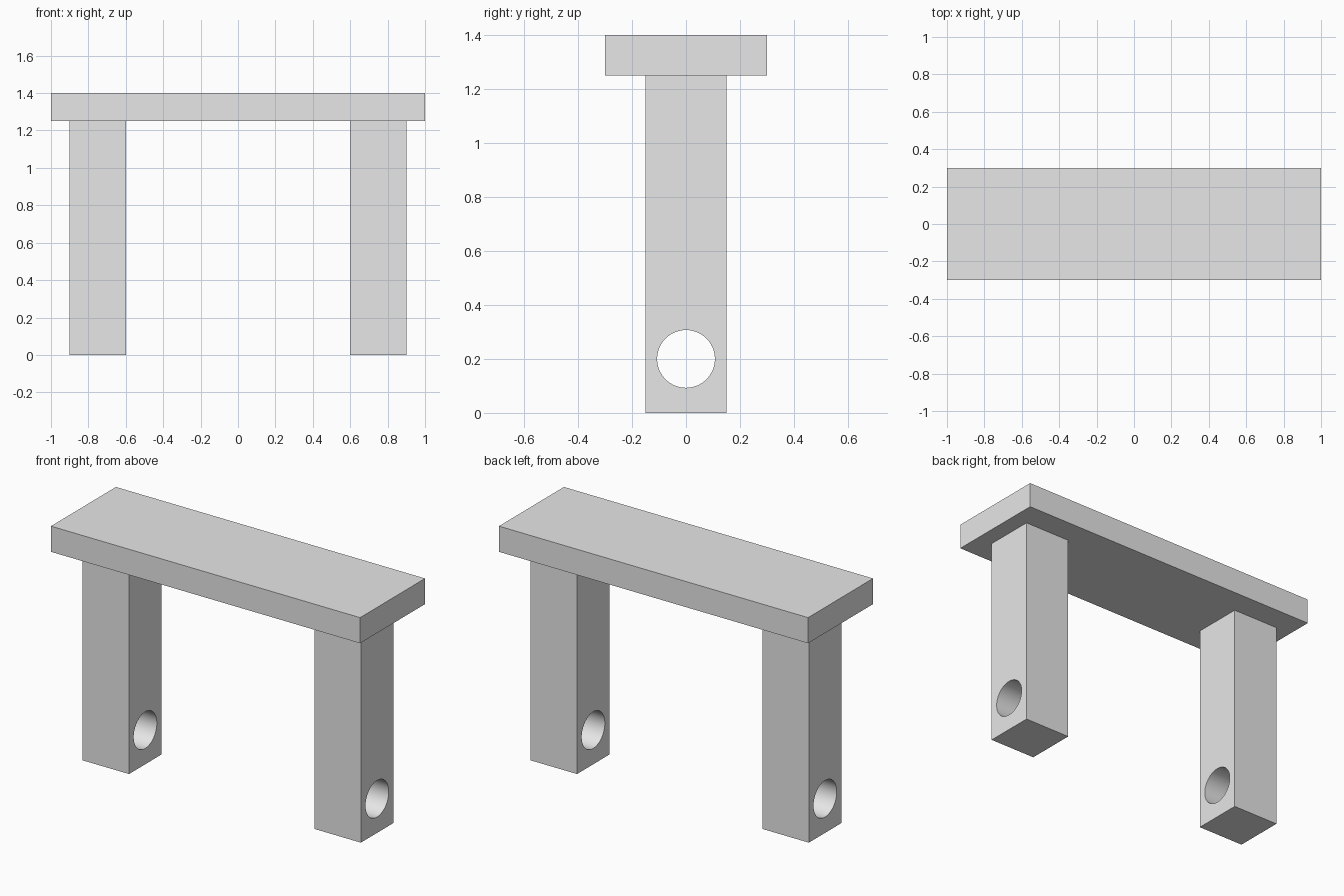
import bpy
import math

cube = bpy.data.objects.get("Cube")
if cube:
    bpy.data.objects.remove(cube, do_unlink=True)

GREY = (0.8, 0.8, 0.8, 1)
grey = bpy.data.materials.new("light grey")
grey.use_nodes = True
grey.diffuse_color = GREY
grey.node_tree.nodes["Principled BSDF"].inputs["Base Color"].default_value = GREY


def box(name, size, centre):
    bpy.ops.mesh.primitive_cube_add(size=1, location=centre)
    obj = bpy.context.object
    obj.name = name
    obj.scale = size
    bpy.ops.object.transform_apply(location=False, rotation=False, scale=True)
    obj.data.materials.append(grey)
    return obj


# Flat top slab
box("bench_top", (2, 0.6, 0.15), (0, 0, 1.325))

# Two square legs, each with a round hole through its foot
for side, x in (("left", 0.75), ("right", -0.75)):
    leg = box(side + "_leg", (0.3, 0.3, 1.25), (x, 0, 0.625))

    bpy.ops.mesh.primitive_cylinder_add(
        vertices=64, radius=0.107, depth=0.5,
        location=(x, 0, 0.2), rotation=(0, math.pi / 2, 0))
    cutter = bpy.context.object
    cutter.name = side + "_hole_cutter"
    cutter.data.materials.append(grey)

    cut = leg.modifiers.new("hole", 'BOOLEAN')
    cut.operation = 'DIFFERENCE'
    cut.solver = 'EXACT'
    cut.object = cutter
    bpy.ops.object.select_all(action='DESELECT')
    leg.select_set(True)
    bpy.context.view_layer.objects.active = leg
    bpy.ops.object.modifier_apply(modifier=cut.name)
    bpy.data.objects.remove(cutter, do_unlink=True)

    # Smooth bore, crisp edges
    bpy.ops.object.shade_smooth_by_angle(angle=math.radians(30))
